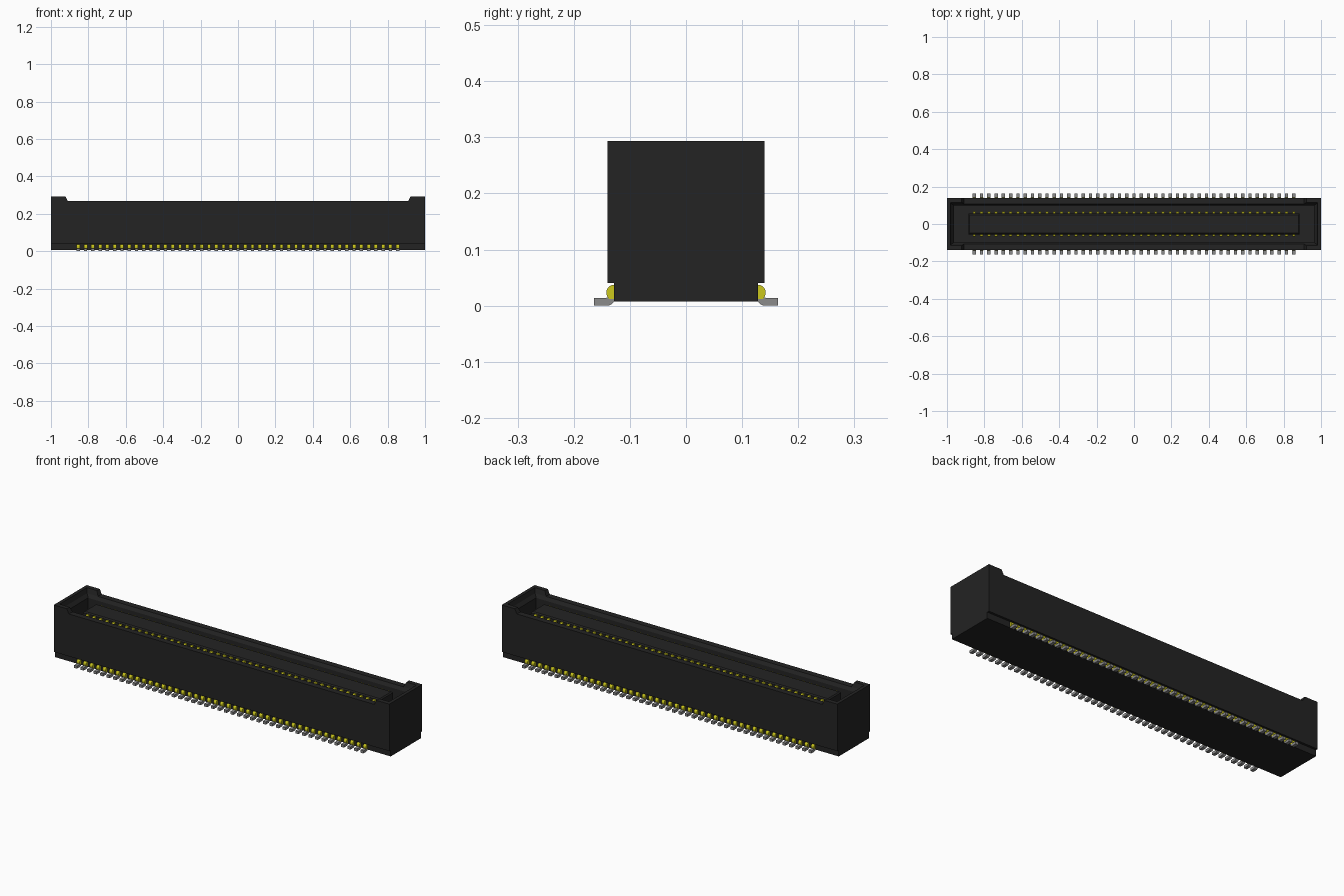
import bpy, bmesh, math

cube = bpy.data.objects.get("Cube")
if cube:
    bpy.data.objects.remove(cube, do_unlink=True)


def material(name, color, rough=0.6):
    m = bpy.data.materials.new(name)
    m.use_nodes = True
    m.diffuse_color = (*color, 1)
    bsdf = m.node_tree.nodes["Principled BSDF"]
    bsdf.inputs["Base Color"].default_value = (*color, 1)
    bsdf.inputs["Roughness"].default_value = rough
    return m


BLACK = material("black plastic", (0.017, 0.017, 0.017))
GOLD = material("yellow contact", (0.60, 0.57, 0.012))
GREY = material("grey solder", (0.26, 0.26, 0.26))

PINS, PITCH = 45, 0.0388
FIRST = -PITCH * (PINS - 1) / 2


def loft(name, rings, mat):
    """Skin a stack of closed rings and cap both ends."""
    bm = bmesh.new()
    loops = [[bm.verts.new(p) for p in ring] for ring in rings]
    for a, b in zip(loops, loops[1:]):
        n = len(a)
        for i in range(n):
            j = (i + 1) % n
            bm.faces.new((a[i], a[j], b[j], b[i]))
    bm.faces.new(list(reversed(loops[0])))
    bm.faces.new(loops[-1])
    bmesh.ops.recalc_face_normals(bm, faces=bm.faces)
    mesh = bpy.data.meshes.new(name)
    bm.to_mesh(mesh)
    bm.free()
    mesh.materials.append(mat)
    obj = bpy.data.objects.new(name, mesh)
    bpy.context.collection.objects.link(obj)
    return obj


def rect(x, y, z):
    return [(-x, -y, z), (x, -y, z), (x, y, z), (-x, y, z)]


def mirror(obj, axis):
    mod = obj.modifiers.new("mirror", 'MIRROR')
    mod.use_axis = [i == axis for i in range(3)]
    mod.use_mirror_merge = False


def pin_row(name, profile, width, mat):
    """Extrude a y-z profile along x, repeat it per pin, mirror to the other side."""
    obj = loft(name, [[(FIRST + s * width / 2, y, z) for y, z in profile]
                      for s in (-1, 1)], mat)
    arr = obj.modifiers.new("row", 'ARRAY')
    arr.count = PINS
    arr.use_relative_offset = False
    arr.use_constant_offset = True
    arr.constant_offset_displace = (PITCH, 0, 0)
    mirror(obj, 1)
    return obj


# Housing: stepped base, outer wall, rim, lead-in chamfer, cavity down to its floor
loft("housing", [rect(*r) for r in (
    (1.0, 0.128, 0.007), (1.0, 0.128, 0.04), (1.0, 0.14, 0.04),
    (1.0, 0.14, 0.268), (0.975, 0.108, 0.268), (0.962, 0.098, 0.25),
    (0.962, 0.098, 0.07))], BLACK)


# Raised U-shaped end guards with sloped arm tips
def guard_ring(tip, ix, iy, z):
    return [(tip, -0.14, z), (1, -0.14, z), (1, 0.14, z), (tip, 0.14, z),
            (tip, iy, z), (ix, iy, z), (ix, -iy, z), (tip, -iy, z)]


guard = loft("end_guard", [guard_ring(0.91, 0.975, 0.108, 0.268),
                           guard_ring(0.922, 0.982, 0.116, 0.293)], BLACK)
mirror(guard, 0)

# Central tongue with a chamfered top
loft("tongue", [rect(0.885, 0.055, 0.069), rect(0.885, 0.055, 0.25),
                rect(0.879, 0.049, 0.256)], BLACK)

# Contact blades along both faces of the tongue
pin_row("contact_blade",
        [(0.05, 0.069), (0.068, 0.069), (0.068, 0.244), (0.064, 0.249), (0.05, 0.249)],
        0.015, GOLD)

# Rounded contact shoulders leaving the base
shoulder = [(0.12, 0.012), (0.12, 0.037)]
shoulder += [(0.129 + 0.013 * math.sin(a), 0.024 + 0.013 * math.cos(a))
             for a in (math.pi * 0.5 * i / 5 for i in range(6))]
shoulder += [(0.141, 0.017), (0.137, 0.012)]
pin_row("contact_shoulder", shoulder, 0.018, GOLD)

# Solder feet
pin_row("solder_foot",
        [(0.128, 0.008), (0.132, 0.003), (0.138, 0.0), (0.164, 0.0),
         (0.164, 0.014), (0.142, 0.014), (0.138, 0.0155), (0.128, 0.0155)],
        0.0175, GREY)
